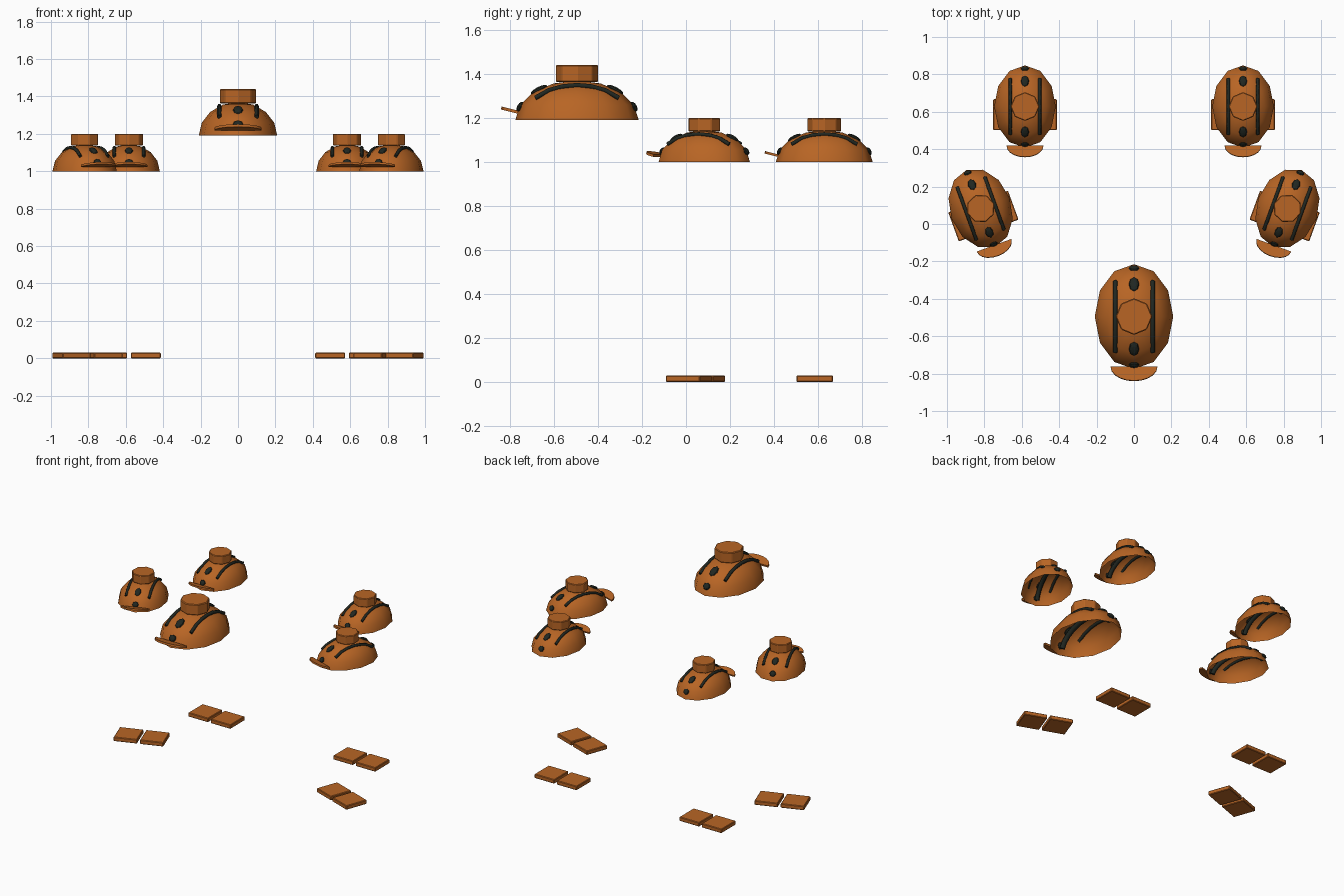
import bpy, bmesh
from math import sin, cos, pi, sqrt, radians
from mathutils import Matrix, Vector

if "Cube" in bpy.data.objects:
    bpy.data.objects.remove(bpy.data.objects["Cube"])


def material(name, color):
    m = bpy.data.materials.new(name)
    m.diffuse_color = (*color, 1)
    m.use_nodes = True
    m.node_tree.nodes["Principled BSDF"].inputs["Base Color"].default_value = m.diffuse_color
    return m


BROWN = material("brown", (0.48, 0.13, 0.018))
DARK = material("dark", (0.015, 0.02, 0.015))
RX, RY, RZ = 0.21, 0.28, 0.18      # dome radii of the large hat


def finish(name, bm, mat, place, smooth=None):
    bmesh.ops.recalc_face_normals(bm, faces=bm.faces)
    me = bpy.data.meshes.new(name)
    bm.to_mesh(me)
    bm.free()
    ob = bpy.data.objects.new(name, me)
    bpy.context.collection.objects.link(ob)
    me.materials.append(mat)
    ob.matrix_world = place
    if smooth:
        bpy.context.view_layer.objects.active = ob
        ob.select_set(True)
        bpy.ops.object.shade_smooth_by_angle(angle=radians(smooth))
        ob.select_set(False)
    return ob


def bevel(ob, width):
    b = ob.modifiers.new("bevel", "BEVEL")
    b.width, b.segments = width, 1


def tube(name, points, radius, place):
    cu = bpy.data.curves.new(name, "CURVE")
    cu.dimensions = "3D"
    cu.bevel_depth, cu.bevel_resolution, cu.use_fill_caps = radius, 1, True
    sp = cu.splines.new("POLY")
    sp.points.add(len(points) - 1)
    for p, co in zip(sp.points, points):
        p.co = (*co, 1)
    cu.materials.append(DARK)
    ob = bpy.data.objects.new(name, cu)
    bpy.context.collection.objects.link(ob)
    ob.matrix_world = place


def hat(prefix, place):
    # open half-ellipsoid dome
    bm = bmesh.new()
    bmesh.ops.create_uvsphere(bm, u_segments=12, v_segments=8, radius=1)
    bmesh.ops.delete(bm, geom=[v for v in bm.verts if v.co.z < -0.01], context="VERTS")
    bmesh.ops.scale(bm, vec=(RX, RY, RZ), verts=bm.verts)
    finish(prefix + "_dome", bm, BROWN, place, 60)

    # octagonal button on top
    bm = bmesh.new()
    bmesh.ops.create_cone(bm, cap_ends=True, segments=8, radius1=0.098, radius2=0.098,
                          depth=0.078, matrix=Matrix.Translation((0, 0, 0.211)))
    bevel(finish(prefix + "_button", bm, BROWN, place), 0.005)

    # half-round brim, tilted up at the front
    bm = bmesh.new()
    outline = [bm.verts.new((0.125 * cos(pi * i / 10), -0.078 * sin(pi * i / 10), 0))
               for i in range(11)]
    face = bm.faces.new(outline)
    ext = bmesh.ops.extrude_face_region(bm, geom=[face])
    bmesh.ops.translate(bm, vec=(0, 0, 0.014),
                        verts=[g for g in ext["geom"] if isinstance(g, bmesh.types.BMVert)])
    bmesh.ops.transform(bm, matrix=Matrix.Translation((0, -0.27, 0.029)) @
                        Matrix.Rotation(radians(-14), 4, "X"), verts=bm.verts)
    finish(prefix + "_brim", bm, BROWN, place, 30)

    # long side straps lying on the dome
    for side in (-1, 1):
        ys = [-0.19 + 0.38 * i / 6 for i in range(7)]
        pts = [(0.1 * side, y, RZ * sqrt(1 - (0.1 / RX) ** 2 - (y / RY) ** 2)) for y in ys]
        tube(prefix + "_side_strap", pts, 0.012, place)

    # centre strap inside the dome, with the pads that show through it
    arc = [radians(12 + 156 * i / 10) for i in range(11)]
    tube(prefix + "_centre_strap",
         [(0, 0.88 * RY * cos(a), 0.86 * RZ * sin(a)) for a in arc], 0.02, place)
    bm = bmesh.new()
    for deg, length in ((20, 0.025), (51, 0.042)):
        for a in (radians(deg), radians(180 - deg)):
            tilt = Vector((0, -RY * sin(a), RZ * cos(a))).normalized()
            rot = Vector((0, 1, 0)).rotation_difference(tilt).to_matrix().to_4x4()
            bmesh.ops.create_uvsphere(
                bm, u_segments=8, v_segments=6, radius=1,
                matrix=Matrix.Translation((0, RY * 0.98 * cos(a), RZ * 0.98 * sin(a))) @ rot @
                Matrix.Diagonal((0.028, length, 0.014, 1)))
    finish(prefix + "_strap_pads", bm, DARK, place)


def foot_plates(prefix, place):
    for side in (-1, 1):
        bm = bmesh.new()
        bmesh.ops.create_cube(bm, size=1, matrix=Matrix.Translation((side * 0.09, -0.043, 0.015))
                              @ Matrix.Diagonal((0.16, 0.165, 0.03, 1)))
        bevel(finish(prefix + "_plate", bm, BROWN, place), 0.004)


# large hat in front
hat("large_hat", Matrix.Translation((0, -0.495, 1.19)))

# four small hats, each above a pair of floor plates
for s, label in ((-1, "left"), (1, "right")):
    for x, y, turn, row in ((0.583, 0.628, 0, "back"), (0.82, 0.083, 20, "front")):
        spin = Matrix.Rotation(radians(-s * turn), 4, "Z")
        name = f"{row}_{label}"
        hat(name + "_hat", Matrix.Translation((s * x, y, 1.0)) @ spin
            @ Matrix.Diagonal((0.785, 0.785, 0.8, 1)))
        foot_plates(name, Matrix.Translation((s * x, y, 0)) @ spin)
